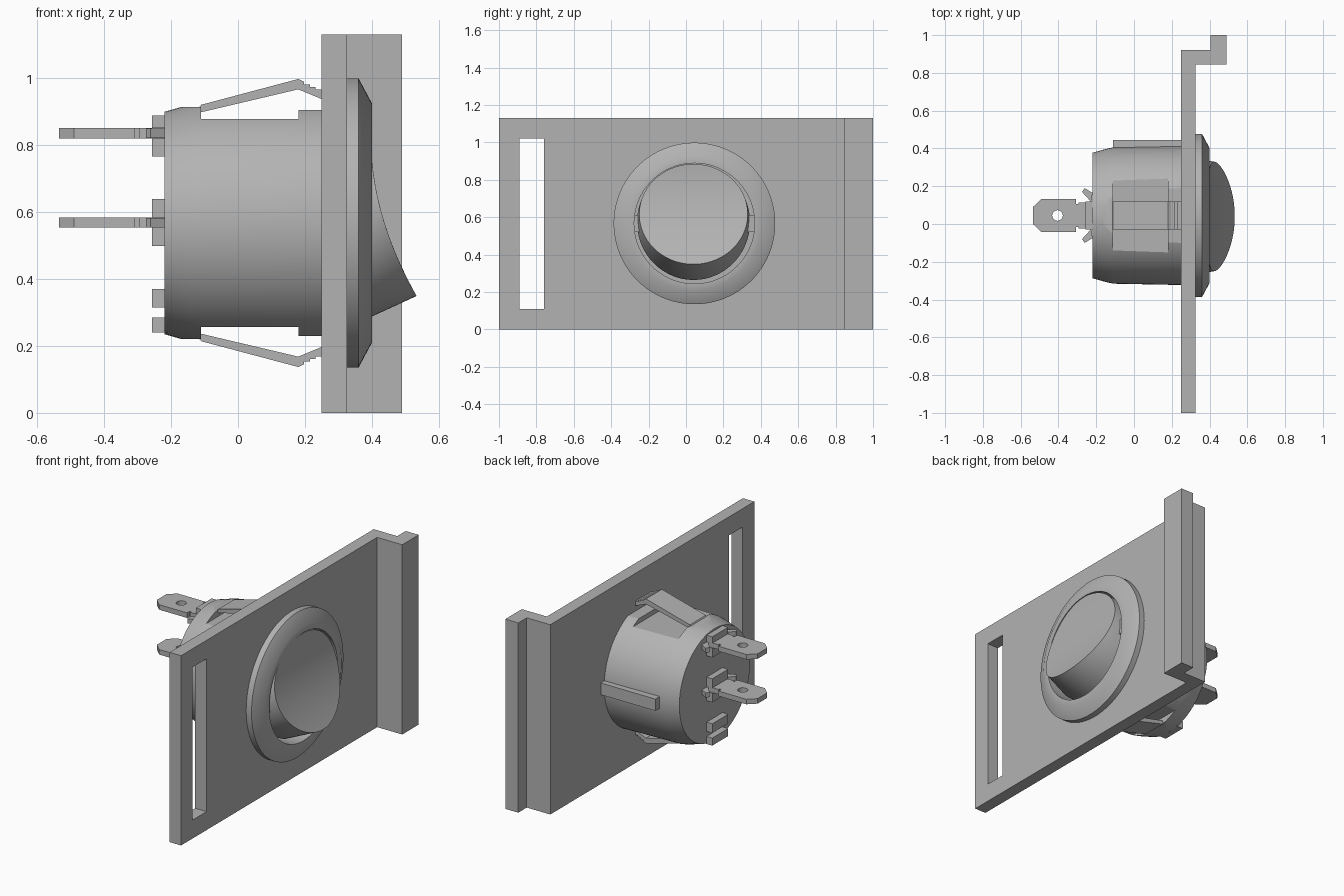
import bpy, bmesh
from math import cos, sin, pi
from mathutils import Vector

old = bpy.data.objects.get("Cube")
if old:
    bpy.data.objects.remove(old)

CY, CZ = 0.045, 0.567      # axis of the round switch
SEG = 96

grey = bpy.data.materials.new("plain grey")
grey.use_nodes = True
GREY = (0.45, 0.45, 0.45, 1)
grey.diffuse_color = GREY
grey.node_tree.nodes["Principled BSDF"].inputs["Base Color"].default_value = GREY


def finish(name, bm, smooth=False):
    bmesh.ops.recalc_face_normals(bm, faces=bm.faces)
    me = bpy.data.meshes.new(name)
    bm.to_mesh(me)
    bm.free()
    me.materials.append(grey)
    ob = bpy.data.objects.new(name, me)
    bpy.context.collection.objects.link(ob)
    if smooth:
        shade(ob)
    return ob


def shade(ob):
    bpy.ops.object.select_all(action='DESELECT')
    ob.select_set(True)
    bpy.context.view_layer.objects.active = ob
    bpy.ops.object.shade_smooth_by_angle(angle=0.5)


def prism(name, pts, axis, lo, hi):
    """Extrude an outline: axis 'z' takes (x, y) points, 'y' takes (x, z)."""
    bm = bmesh.new()
    put = (lambda a, b, h: (a, b, h)) if axis == 'z' else (lambda a, b, h: (a, h, b))
    face = bm.faces.new([bm.verts.new(put(a, b, lo)) for a, b in pts])
    out = bmesh.ops.extrude_face_region(bm, geom=[face])
    verts = [v for v in out["geom"] if isinstance(v, bmesh.types.BMVert)]
    bmesh.ops.translate(bm, verts=verts, vec=put(0, 0, hi - lo))
    return finish(name, bm)


def box(name, x0, x1, y0, y1, z0, z1):
    return prism(name, [(x0, y0), (x1, y0), (x1, y1), (x0, y1)], 'z', z0, z1)


def loft(bm, rings, closed=False):
    pairs = list(zip(rings, rings[1:]))
    if closed:
        pairs.append((rings[-1], rings[0]))
    for a, b in pairs:
        for i in range(len(a)):
            j = (i + 1) % len(a)
            bm.faces.new((a[i], a[j], b[j], b[i]))


def lathe(name, profile, closed=False):
    """Turn (x, radius) points around the switch axis."""
    bm = bmesh.new()
    rings = [[bm.verts.new((x, CY + r * cos(2 * pi * i / SEG), CZ + r * sin(2 * pi * i / SEG)))
              for i in range(SEG)] for x, r in profile]
    loft(bm, rings, closed)
    if not closed:
        bm.faces.new(rings[0])
        bm.faces.new(rings[-1])
    return finish(name, bm, True)


def cut(ob, *cutters):
    for c in cutters:
        c.hide_render = True
        m = ob.modifiers.new("cut", 'BOOLEAN')
        m.operation = 'DIFFERENCE'
        m.solver = 'EXACT'
        m.object = c
    bpy.context.view_layer.update()
    me = bpy.data.meshes.new_from_object(ob.evaluated_get(bpy.context.evaluated_depsgraph_get()))
    ob.modifiers.clear()
    ob.data = me
    for c in cutters:
        bpy.data.objects.remove(c)


# Mounting panel with stepped edge, slot and switch opening
panel = prism("panel", [(.25, -1), (.325, -1), (.325, .845), (.49, .845), (.49, 1),
                        (.405, 1), (.405, .92), (.25, .92)], 'z', 0, 1.13)
cut(panel, box("slot_cutter", .2, .4, -.89, -.76, .11, 1.02),
    lathe("opening_cutter", [(.2, .355), (.38, .355)]))

# Round bezel
lathe("bezel", [(.25, .36), (.325, .36), (.325, .432), (.36, .432), (.4, .357),
                (.4, .322), (.25, .322)], True)

# Switch housing with flats and clip pockets above and below
body = lathe("housing", [(-.22, .332), (-.15, .352), (-.11, .361), (.252, .368)])
cutters = []
for s in (1, -1):
    for x0, x1, h in ((-.11, .18, .31), (.18, .3, .338), (-.3, -.11, .347)):
        z = sorted((CZ + s * h, CZ + s * .5))
        cutters.append(box("flat_cutter", x0, x1, -.4, .5, *z))
cut(body, *cutters)
shade(body)

# Spring clips with stepped ends
clip = [(-.13, .893), (-.11, .92), (.18, .997)]
for i in range(4):
    clip += [(.197 + i * .0175, .989 - i * .008), (.197 + i * .0175, .981 - i * .008)]
clip += [(.25, .937), (.18, .966)]
for s, name in ((1, "upper_clip"), (-1, "lower_clip")):
    prism(name, [(x, CZ + s * (z - CZ)) for x, z in clip], 'y', CY - .075, CY + .075)

# Locating rib on one side
box("side_rib", -.11, .25, CY + .33, .445, CZ - .035, CZ + .035)

# Terminal sockets: a pair of bars around each slot
for name, z, half in (("top", .835, .07), ("middle", .568, .07), ("bottom", .3, .07)):
    for s in (-1, 1):
        z0, z1 = sorted((z + s * .015, z + s * half))
        z0, z1 = max(z0, .24), min(z1, .888)
        box(name + "_socket_bar", -.257, -.21, CY - .075, CY + .075, z0, z1)

# Blade terminals with a hole, neck and splayed barbs
side = [(-.2, .07), (-.295, .07), (-.295, .062), (-.307, .062), (-.307, .087),
        (-.49, .087), (-.535, .045)]
barb = [(-.225, .07), (-.275, .125), (-.262, .145), (-.22, .12)]
for name, z in (("top", .835), ("middle", .568)):
    outline = [(x, CY + y) for x, y in side] + [(x, CY - y) for x, y in reversed(side)]
    blade = prism(name + "_terminal", outline, 'z', z - .015, z + .015)
    hole = [(-.405 + .028 * cos(i * pi / 12), CY + .028 * sin(i * pi / 12)) for i in range(24)]
    cut(blade, prism("hole_cutter", hole, 'z', z - .1, z + .1))
    for s in (-1, 1):
        prism(name + "_barb", [(x, CY + s * y) for x, y in barb], 'z', z - .014, z + .014)


# Rocker with a concave sloping face
def face_x(z):
    u = z - .355
    return .53 - .44 * u + .587 * u * (u - .205)


bm = bmesh.new()


def ring(ry, cz, rz, x=None):
    pts = [(CY - .005 + ry * cos(2 * pi * i / SEG), cz + rz * sin(2 * pi * i / SEG))
           for i in range(SEG)]
    return [bm.verts.new((face_x(z) if x is None else x, y, z)) for y, z in pts]


rings = [ring(.302, .574, .309, .255), ring(.302, .574, .309, .35)]
rings += [ring(.29 * k, .617, .268 * k) for k in (1, .97, .85, .7, .55, .4, .25, .1)]
loft(bm, rings)
bm.faces.new(rings[0])
bm.faces.new(rings[-1])
finish("rocker", bm, True)

# Pivot lugs beside the rocker
for s in (-1, 1):
    y0, y1 = sorted((CY + s * .28, CY + s * .325))
    box("pivot_lug", .26, .385, y0, y1, CZ - .045, CZ + .045)
